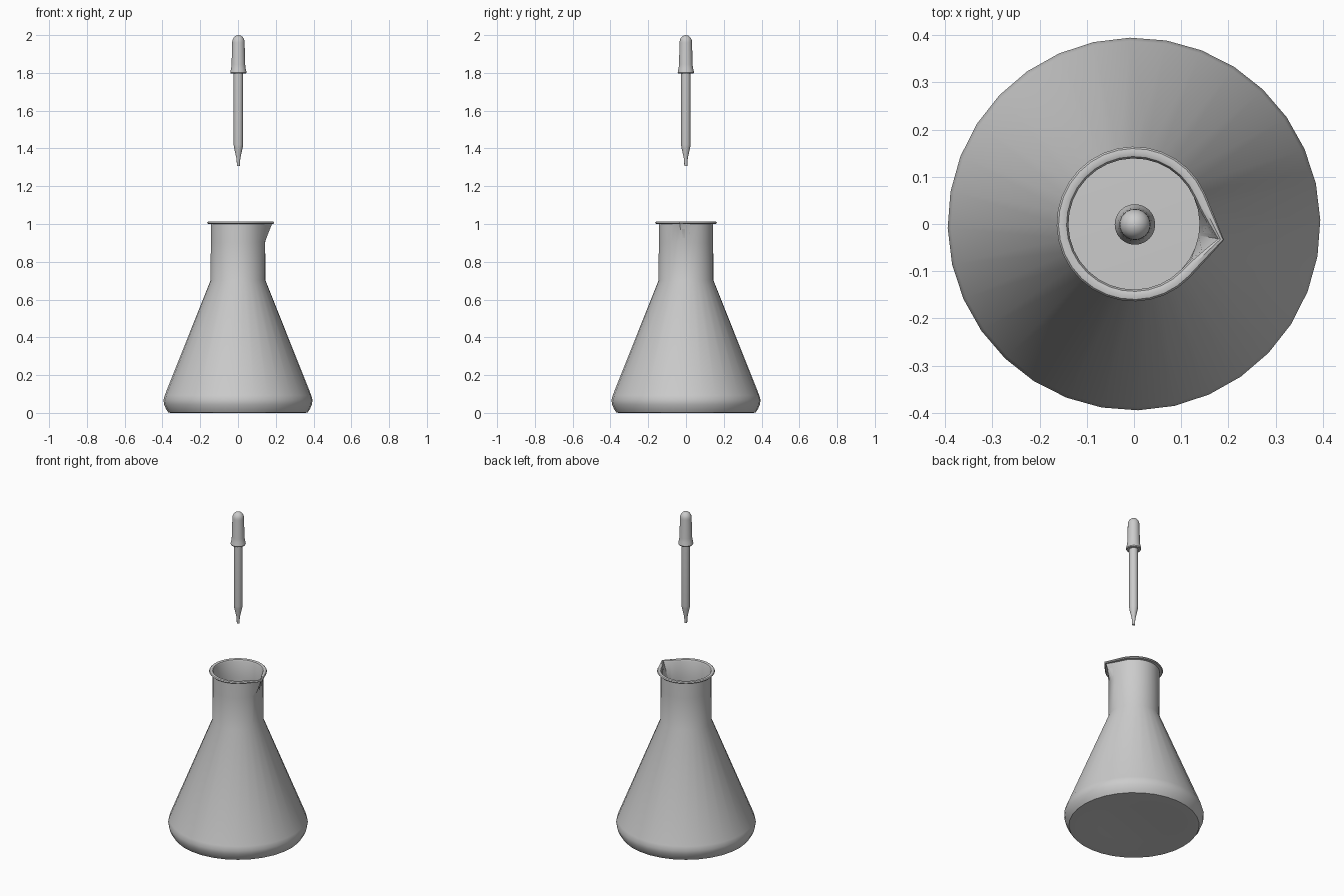
import bpy, bmesh, math

if "Cube" in bpy.data.objects:
    bpy.data.objects.remove(bpy.data.objects["Cube"])

def lathe(name, profile, seg, phase=0.0, centre=(0, 0), spout=None):
    """Revolve (radius, z, spout pull) points; radius 0 makes a pole."""
    bm = bmesh.new()
    rings = []
    for r, z, pull in profile:
        if r == 0:
            rings.append([bm.verts.new((centre[0], centre[1], z))])
            continue
        ring = []
        for i in range(seg):
            k = min(i, seg - i) if spout else 9
            rr = r + pull * (spout[k] if spout and k < len(spout) else 0)
            a = phase + 2 * math.pi * i / seg
            ring.append(bm.verts.new((centre[0] + rr * math.cos(a),
                                      centre[1] + rr * math.sin(a), z)))
        rings.append(ring)
    for a, b in zip(rings, rings[1:]):
        for i in range(seg):
            j = (i + 1) % seg
            if len(a) == 1:
                bm.faces.new((a[0], b[j], b[i]))
            elif len(b) == 1:
                bm.faces.new((a[i], a[j], b[0]))
            else:
                bm.faces.new((a[i], a[j], b[j], b[i]))
    bmesh.ops.recalc_face_normals(bm, faces=bm.faces)
    me = bpy.data.meshes.new(name)
    bm.to_mesh(me)
    bm.free()
    ob = bpy.data.objects.new(name, me)
    bpy.context.collection.objects.link(ob)
    bpy.ops.object.select_all(action='DESELECT')
    ob.select_set(True)
    bpy.context.view_layer.objects.active = ob
    bpy.ops.object.shade_smooth_by_angle(angle=math.radians(35))
    return ob

# Conical flask: outer wall, rolled lip, inner wall; spout pulls the lip out
flask = [
    (0, 0.015, 0), (0.2, 0.011, 0), (0.34, 0.002, 0), (0.368, 0.003, 0),
    (0.380, 0.02, 0), (0.391, 0.046, 0), (0.395, 0.07, 0), (0.388, 0.095, 0),
    (0.145, 0.705, 0), (0.144, 0.905, 0), (0.144, 1.002, 1.1),
    (0.159, 1.003, 0.9), (0.164, 1.008, 0.85), (0.160, 1.014, 0.9),
    (0.151, 1.016, 1), (0.143, 1.013, 1.1), (0.139, 1.004, 1.1),
    (0.139, 0.905, 0), (0.140, 0.707, 0), (0.382, 0.095, 0),
    (0.389, 0.07, 0), (0.374, 0.022, 0), (0.34, 0.010, 0),
    (0.2, 0.017, 0), (0, 0.021, 0)]
lathe("flask", flask, 32, math.radians(-10), spout=(0.035, 0.014, 0.003))

# Dropper glass tube with tapered tip
c = (0.002, -0.001)
tube = [(0, 1.81), (0.025, 1.81), (0.025, 1.42), (0.023, 1.405), (0.011, 1.35),
        (0.009, 1.335), (0.008, 1.307), (0.005, 1.307), (0.005, 1.34), (0, 1.35)]
lathe("dropper_tube", [(r, z, 0) for r, z in tube], 24, centre=c)

# Rubber bulb with flared skirt and domed top
bulb = [(0, 1.797), (0.040, 1.797), (0.043, 1.802), (0.042, 1.809),
        (0.038, 1.825), (0.036, 1.845), (0.033, 1.96)]
bulb += [(0.033 * math.cos(math.radians(t)), 1.962 + 0.038 * math.sin(math.radians(t)))
         for t in (15, 30, 45, 60, 75)] + [(0, 2.0)]
lathe("dropper_bulb", [(r, z, 0) for r, z in bulb], 24, centre=c)

# Rest the flask base exactly on the ground
f = bpy.data.objects["flask"]
f.location.z = -0.002
